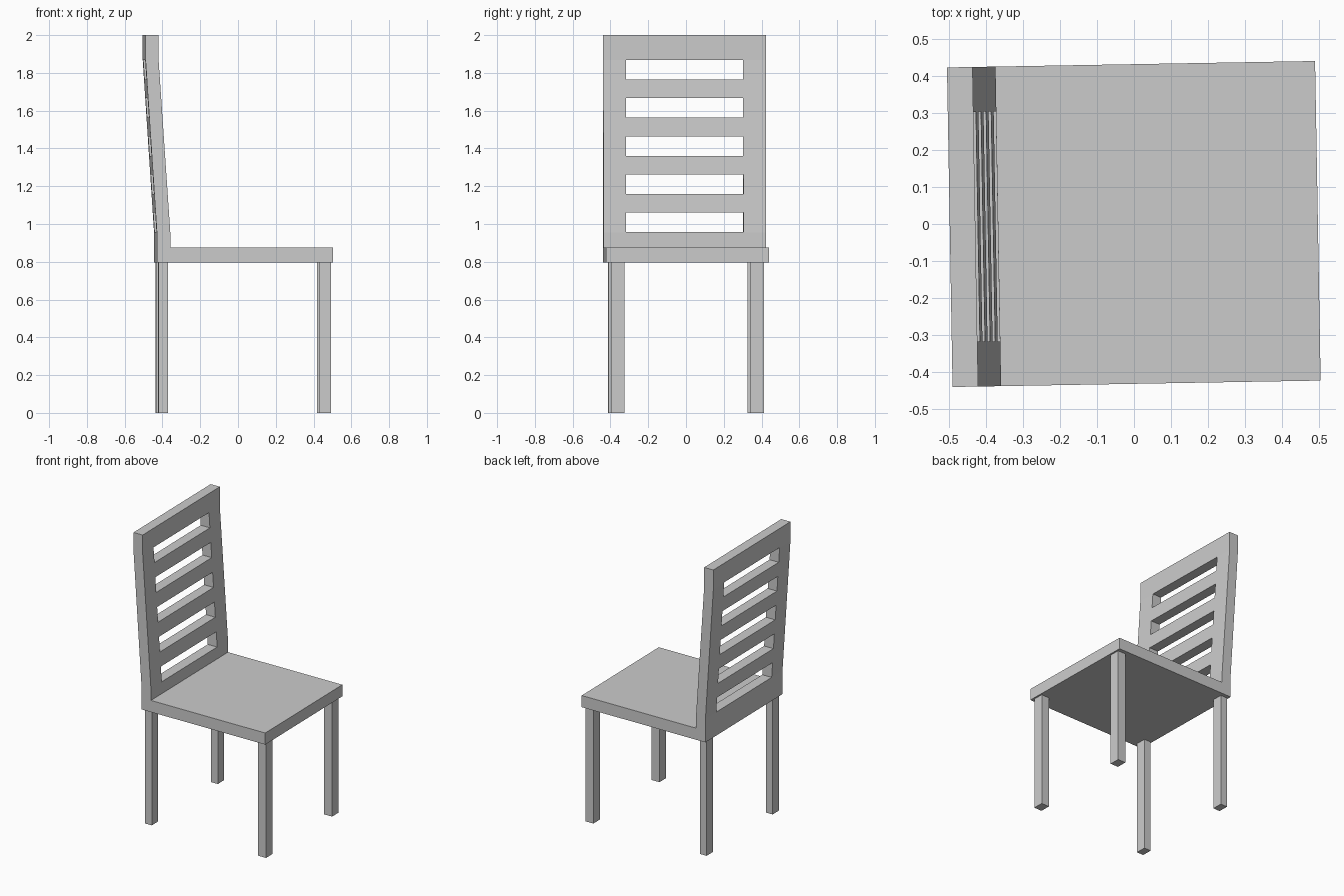
import bpy, bmesh
from math import radians

if "Cube" in bpy.data.objects:
    bpy.data.objects.remove(bpy.data.objects["Cube"])

TURN = radians(1.0)      # the whole chair is turned slightly about z
HALF_W = 0.431           # half the seat and back width


def add_object(name, bm):
    bmesh.ops.recalc_face_normals(bm, faces=bm.faces)
    mesh = bpy.data.meshes.new(name)
    bm.to_mesh(mesh)
    bm.free()
    ob = bpy.data.objects.new(name, mesh)
    bpy.context.collection.objects.link(ob)
    return ob


def add_box(bm, x0, x1, y0, y1, z0, z1):
    verts = bmesh.ops.create_cube(bm, size=1)["verts"]
    for v in verts:
        v.co.x = x1 if v.co.x > 0 else x0
        v.co.y = y1 if v.co.y > 0 else y0
        v.co.z = z1 if v.co.z > 0 else z0


# Seat and leaning back: one side profile (x, z) extruded across the width
profile = [(-0.437, 0.795), (0.496, 0.795), (0.496, 0.875), (-0.366, 0.875),
           (-0.366, 0.955), (-0.428, 1.868), (-0.428, 2.0),
           (-0.497, 2.0), (-0.497, 1.868), (-0.437, 0.955)]
bm = bmesh.new()
face = bm.faces.new([bm.verts.new((x, -HALF_W, z)) for x, z in profile])
side = bmesh.ops.extrude_face_region(bm, geom=[face])["geom"]
bmesh.ops.translate(bm, vec=(0, 2 * HALF_W, 0),
                    verts=[g for g in side if isinstance(g, bmesh.types.BMVert)])
frame = add_object("seat_and_back", bm)

# Five horizontal slots through the back
bm = bmesh.new()
for i in range(5):
    z = 0.957 + i * 0.202
    add_box(bm, -0.7, -0.2, -0.31, 0.31, z, z + 0.103)
cutter = add_object("slot_cutter", bm)
cutter.hide_render = True
mod = frame.modifiers.new("slots", 'BOOLEAN')
mod.operation = 'DIFFERENCE'
mod.solver = 'EXACT'
mod.object = cutter
bpy.context.view_layer.objects.active = frame
bpy.ops.object.modifier_apply(modifier=mod.name)
bpy.data.objects.remove(cutter)
frame.rotation_euler.z = TURN

# Four straight legs
for end, x0, x1 in (("back", -0.429, -0.377), ("front", 0.425, 0.485)):
    for side_name, s in (("left", -1), ("right", 1)):
        bm = bmesh.new()
        ys = sorted((s * 0.333, s * 0.405))
        add_box(bm, x0, x1, ys[0], ys[1], 0, 0.795)
        leg = add_object(f"{end}_{side_name}_leg", bm)
        leg.rotation_euler.z = TURN
